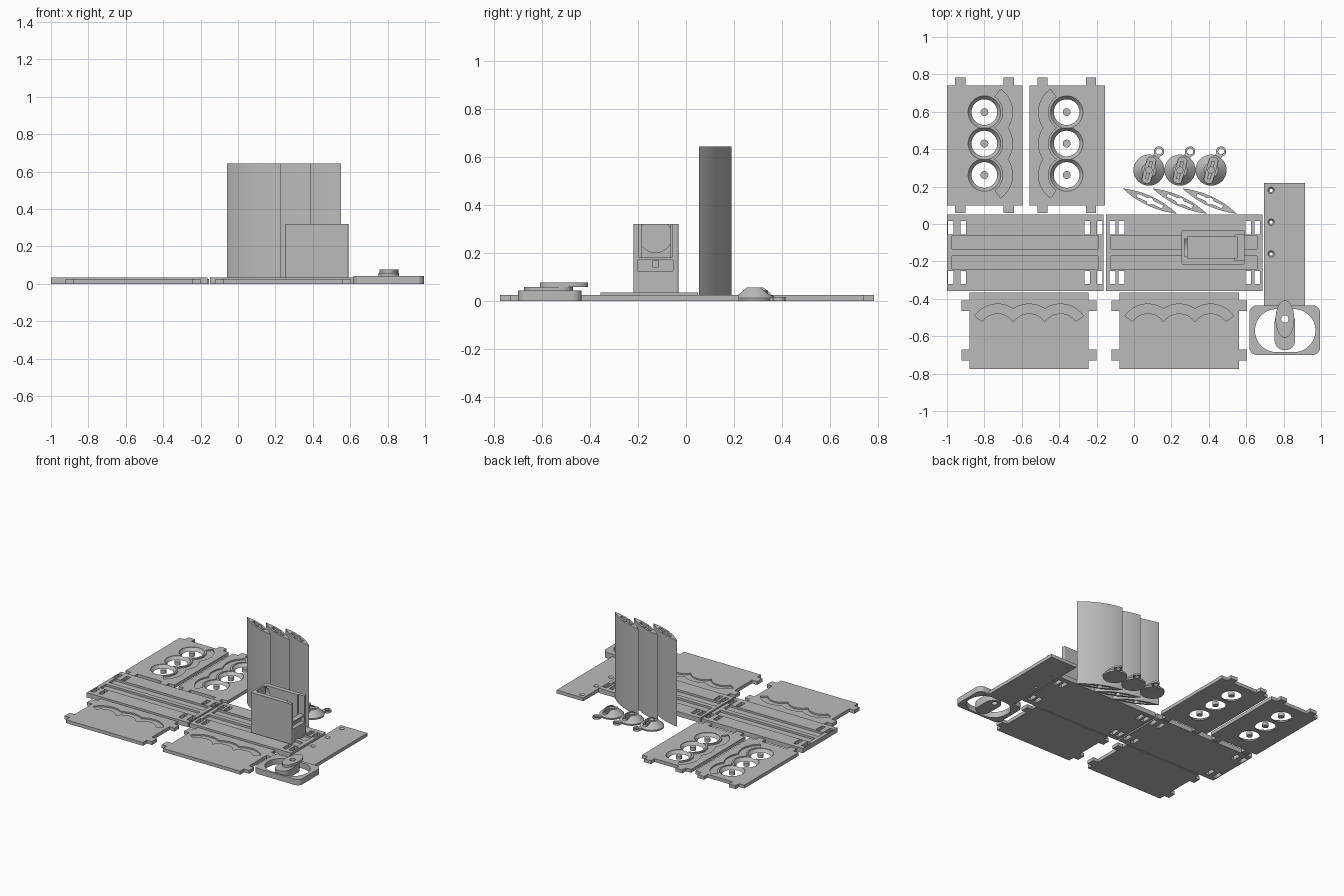
import bpy, bmesh
from math import sin, cos, pi, radians, asin
from mathutils import Vector

cube = bpy.data.objects.get("Cube")
if cube:
    bpy.data.objects.remove(cube)

grey = bpy.data.materials.new("plain_grey")
grey.use_nodes = True
grey.diffuse_color = (0.5, 0.5, 0.5, 1)
grey.node_tree.nodes["Principled BSDF"].inputs["Base Color"].default_value = (0.5, 0.5, 0.5, 1)


# ---- outlines ----
def rect(x0, x1, y0, y1):
    return [(x0, y0), (x1, y0), (x1, y1), (x0, y1)]


def oval(x, y, rx, ry=None, n=40):
    ry = ry or rx
    return [(x + rx * cos(2 * pi * i / n), y + ry * sin(2 * pi * i / n)) for i in range(n)]


def rounded(x0, x1, y0, y1, r, n=10):
    pts = []
    for k, (x, y) in enumerate([(x1 - r, y1 - r), (x0 + r, y1 - r), (x0 + r, y0 + r), (x1 - r, y0 + r)]):
        for i in range(n + 1):
            a = pi / 2 * (k + i / n)
            pts.append((x + r * cos(a), y + r * sin(a)))
    return pts


def turned(pts, x, y, angle):
    c, s = cos(angle), sin(angle)
    return [(x + c * u - s * v, y + s * u + c * v) for u, v in pts]


def scallops(x, y, angle, step=0.168):
    # band of three joined arcs above three circle centres
    def edge(r):
        cusp, pts = asin(step / 2 / r), []
        for k in (-1, 0, 1):
            a0 = -radians(55) if k == -1 else -cusp
            a1 = radians(55) if k == 1 else cusp
            for i in range(17 if k == 1 else 16):
                a = a0 + (a1 - a0) * i / 16
                pts.append((k * step + r * sin(a), r * cos(a)))
        return pts
    return turned(edge(0.15) + edge(0.10)[::-1], x, y, angle)


# ---- solids ----
def finish(name, bm):
    bmesh.ops.recalc_face_normals(bm, faces=bm.faces)
    me = bpy.data.meshes.new(name)
    bm.to_mesh(me)
    bm.free()
    me.materials.append(grey)
    ob = bpy.data.objects.new(name, me)
    bpy.context.collection.objects.link(ob)
    return ob


def loft(name, rings):
    bm = bmesh.new()
    loops = [[bm.verts.new((x, y, z)) for x, y in pts] for pts, z in rings]
    n = len(loops[0])
    for a, b in zip(loops, loops[1:]):
        for i in range(n):
            bm.faces.new((a[i], a[(i + 1) % n], b[(i + 1) % n], b[i]))
    bm.faces.new(loops[0])
    bm.faces.new(loops[-1])
    return finish(name, bm)


def prism(name, pts, z0, z1):
    return loft(name, [(pts, z0), (pts, z1)])


def combine(ob, other, op="DIFFERENCE"):
    mod = ob.modifiers.new("bool", "BOOLEAN")
    mod.operation, mod.solver, mod.object = op, "EXACT", other
    bpy.context.view_layer.objects.active = ob
    bpy.ops.object.modifier_apply(modifier=mod.name)
    bpy.data.objects.remove(other)


def cut(ob, pts, z0=-0.1, z1=1):
    combine(ob, prism("cutter", pts, z0, z1))


def smooth(ob):
    bpy.ops.object.select_all(action="DESELECT")
    ob.select_set(True)
    bpy.context.view_layer.objects.active = ob
    bpy.ops.object.shade_smooth_by_angle(angle=radians(30))


def tabbed(x0, x1, y0, y1, tabs, along_x):
    # plate outline whose two opposite ends carry tabs
    t, pts = 0.042, []
    if along_x:
        lo, hi, e0, e1 = y0, y1, x0, x1
    else:
        lo, hi, e0, e1 = x0, x1, y0, y1
    for e, d, order in ((e0, -t, 1), (e1, t, -1)):
        side = [(lo, e)]
        for a, b in tabs:
            side += [(a, e), (a, e + d), (b, e + d), (b, e)]
        pts += (side + [(hi, e)])[::order]
    return [(v, u) for u, v in pts] if along_x else pts


PLATE = 0.025
GROOVE = 0.015

# ---- side panels with three countersunk openings and centre pins ----
for label, x0, hole_x, turn in (("left", -0.56, -0.36, pi / 2), ("right", -1.0, -0.80, -pi / 2)):
    outline = tabbed(x0, x0 + 0.405, 0.10, 0.74,
                     [(x0 + 0.043, x0 + 0.098), (x0 + 0.303, x0 + 0.358)], False)
    panel = prism(label + "_side_panel", outline, 0, PLATE)
    cut(panel, scallops(hole_x, 0.43, turn), GROOVE)
    for i in range(3):
        y = 0.262 + 0.168 * i
        combine(panel, loft("cutter", [(oval(hole_x, y, 0.066), -0.005),
                                       (oval(hole_x, y, 0.070), 0.002),
                                       (oval(hole_x, y, 0.087), PLATE - 0.003),
                                       (oval(hole_x, y, 0.087), 0.05)]))
        smooth(prism(label + "_panel_pin", oval(hole_x, y, 0.021, n=24), 0, PLATE))
    smooth(panel)

# ---- front panels with scalloped grooves ----
for label, x0 in (("right", -0.88), ("left", -0.077)):
    outline = tabbed(x0, x0 + 0.638, -0.775, -0.365, [(-0.73, -0.67), (-0.465, -0.408)], True)
    panel = prism(label + "_front_panel", outline, 0, PLATE)
    cut(panel, scallops(x0 + 0.319, -0.578, 0), GROOVE)

# ---- slotted shelves with two long channels ----
for label, x0, slots in (("right", -1.0, (0.006, 0.073, 0.735, 0.802)),
                         ("left", -0.15, (0.020, 0.068, 0.745, 0.795))):
    shelf = prism(label + "_shelf", rect(x0, x0 + 0.838, -0.357, 0.05), 0, 0.035)
    for s in slots:
        for y in (-0.322, -0.055):
            cut(shelf, rect(x0 + s, x0 + s + 0.03, y, y + 0.07))
    for y in (-0.24, -0.135):
        cut(shelf, rect(x0 + 0.028, x0 + 0.808, y, y + 0.07), 0.02)

# ---- open box with a wide notch and a cross slot in one end ----
box = prism("storage_box", rounded(0.255, 0.59, -0.218, -0.032, 0.008, 3), 0.005, 0.32)
cut(box, rect(0.285, 0.55, -0.183, -0.067), 0.05)
cut(box, rect(0.54, 0.65, -0.195, -0.058), 0.18)
cut(box, rect(0.56, 0.65, -0.20, -0.055), 0.125, 0.17)
cut(box, rect(0.50, 0.65, -0.14, -0.115), 0.14, 0.165)
# round finger recess in the closed end
recess = prism("cutter", oval(0, 0, 0.069), -0.005, 0.03)
recess.rotation_euler = (0, pi / 2, 0)
recess.location = (0.275, -0.127, 0.27)
bpy.context.view_layer.update()
combine(box, recess)

# ---- tall curved vanes with a keyed bore ----
for i in range(3):
    start, end = Vector((-0.06 + 0.16 * i, 0.19)), Vector((0.23 + 0.16 * i, 0.055))
    mid = (start + end) / 2
    axis = end - start
    angle = -asin(-axis.y / axis.length)
    half = axis.length / 2

    def side(sign):
        return [(-half + 2 * half * k / 16, sign * 0.026 * (1 - (k / 8 - 1) ** 2)) for k in range(16)]
    lens = side(1) + [(-u, v) for u, v in side(-1)]
    vane = prism("vane_%d" % (i + 1), turned(lens, mid.x, mid.y, angle), 0, 0.643)
    cut(vane, turned(rect(-0.075, 0.075, -0.009, 0.009), mid.x, mid.y, angle))
    cut(vane, oval(mid.x, mid.y, 0.019, n=20))
    smooth(vane)

# ---- conical turning knobs with keyed tops and side loops ----
for i in range(3):
    x, y = 0.08 + 0.166 * i, 0.288
    knob = loft("knob_%d" % (i + 1), [(oval(x, y, r), z) for r, z in
                                      ((0.081, 0), (0.083, 0.012), (0.038, 0.055))])
    key = radians(75)
    cut(knob, turned(rounded(-0.072, 0.072, -0.024, 0.024, 0.02, 4), x, y, key), 0.022)
    combine(knob, prism("key", turned(rect(-0.05, 0.05, -0.009, 0.009), x, y, key), 0.01, 0.045), "UNION")
    combine(knob, prism("boss", oval(x, y, 0.019, n=20), 0.01, 0.055), "UNION")
    combine(knob, prism("arm", turned(rect(0.06, 0.095, -0.018, 0.018), x, y, radians(62)), 0, 0.014), "UNION")
    combine(knob, prism("loop", oval(x + 0.054, y + 0.1, 0.027), 0, 0.015), "UNION")
    cut(knob, oval(x + 0.054, y + 0.1, 0.016))
    smooth(knob)

# ---- long strip with three countersunk screw holes ----
strip = prism("back_strip", rect(0.695, 0.915, -0.437, 0.22), 0, PLATE)
for y in (0.18, 0.01, -0.16):
    combine(strip, loft("cutter", [(oval(0.733, y, r, n=24), z) for r, z in
                                   ((0.009, -0.01), (0.009, 0.012), (0.018, 0.026), (0.018, 0.04))]))

# ---- rounded frame with a pivoting latch ----
frame = prism("latch_frame", rounded(0.617, 0.995, -0.70, -0.435, 0.04), 0, 0.043)
cut(frame, rounded(0.647, 0.97, -0.685, -0.455, 0.114, 14))
smooth(frame)
latch = prism("latch_base", rounded(0.752, 0.862, -0.675, -0.47, 0.054), 0, 0.058)
cam = prism("latch_cam", oval(0.807, -0.508, 0.05, 0.1), 0.058, 0.076)
for part in (latch, cam):
    cut(part, oval(0.807, -0.508, 0.02, n=24))
    smooth(part)
